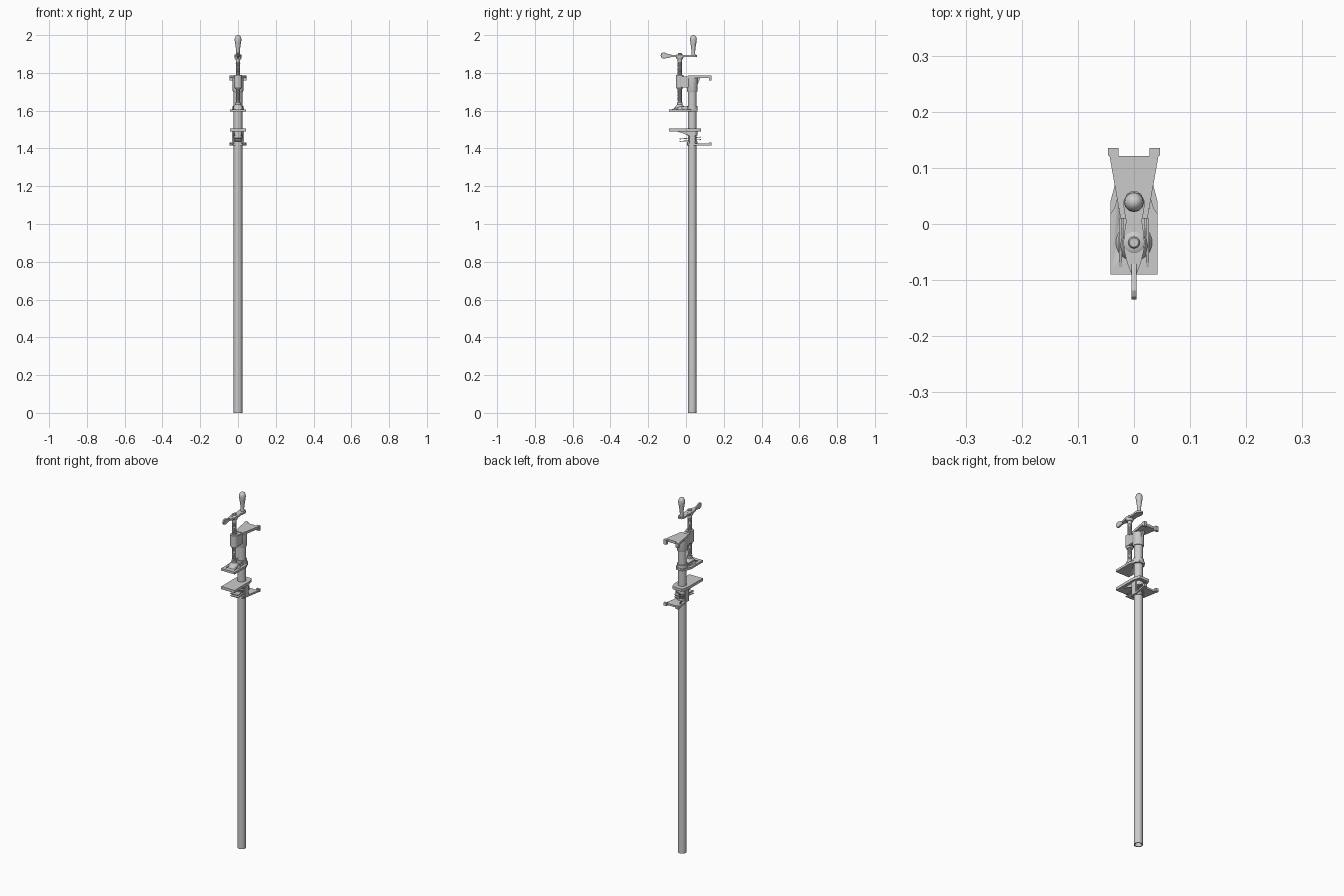
import bpy, bmesh, math
from mathutils import Vector

if "Cube" in bpy.data.objects:
    bpy.data.objects.remove(bpy.data.objects["Cube"])

PY, SY = 0.033, -0.033   # pipe axis and screw axis (y)


def finish(name, bm, smooth=True, bevel=0):
    bmesh.ops.recalc_face_normals(bm, faces=bm.faces)
    me = bpy.data.meshes.new(name)
    bm.to_mesh(me)
    bm.free()
    ob = bpy.data.objects.new(name, me)
    bpy.context.collection.objects.link(ob)
    if bevel:
        m = ob.modifiers.new("edge", 'BEVEL')
        m.width, m.segments = bevel, 2
    if smooth:
        bpy.context.view_layer.objects.active = ob
        ob.select_set(True)
        bpy.ops.object.shade_smooth_by_angle(angle=math.radians(35))
        ob.select_set(False)
    return ob


def lathe(name, prof, y, n=24, closed=False):
    """Spin (radius, z) points round a vertical axis; open profiles get caps."""
    bm = bmesh.new()
    rings = [[bm.verts.new((r * math.cos(2 * math.pi * i / n),
                            y + r * math.sin(2 * math.pi * i / n), z))
              for i in range(n)] for r, z in prof]
    pairs = list(zip(rings, rings[1:])) + ([(rings[-1], rings[0])] if closed else [])
    for a, b in pairs:
        for i in range(n):
            j = (i + 1) % n
            bm.faces.new((a[i], a[j], b[j], b[i]))
    if not closed:
        bm.faces.new(rings[0])
        bm.faces.new(rings[-1])
    return finish(name, bm)


def tube(name, r_in, r_out, z0, z1, y):
    return lathe(name, [(r_in, z0), (r_out, z0), (r_out, z1), (r_in, z1)], y, closed=True)


def prism(name, pts, lo, hi, axis='z', bevel=0.0):
    """Extrude an outline: (x, y) along z, or (y, z) along x."""
    bm = bmesh.new()
    at = (lambda p, t: (p[0], p[1], t)) if axis == 'z' else (lambda p, t: (t, p[0], p[1]))
    f = bm.faces.new([bm.verts.new(at(p, lo)) for p in pts])
    g = bmesh.ops.extrude_face_region(bm, geom=[f])
    d = Vector(at((0, 0), hi - lo))
    bmesh.ops.translate(bm, vec=d, verts=[v for v in g['geom'] if isinstance(v, bmesh.types.BMVert)])
    return finish(name, bm, bevel=bevel)


def sym(half):
    """Mirror a right-hand outline across x = 0."""
    return half + [(-x, y) for x, y in reversed(half)]


def box(name, x0, x1, y0, y1, z0, z1):
    return prism(name, [(x0, y0), (x1, y0), (x1, y1), (x0, y1)], z0, z1)


def pipe_hole(ob):
    m = ob.modifiers.new("pipe_hole", 'BOOLEAN')
    m.object, m.solver = hole, 'EXACT'


# long hollow pipe
tube("pipe", 0.018, 0.0225, 0.0, 1.765, PY)
hole = lathe("hole_cutter", [(0.0226, 1.3), (0.0226, 1.7)], PY)
hole.hide_render = True
hole.hide_viewport = True

# fixed head: socket over the pipe, boss for the screw, webs between them
lathe("head_socket", [(0.026, 1.70), (0.028, 1.705), (0.028, 1.772), (0.022, 1.78)], PY)
tube("screw_boss", 0.011, 0.021, 1.725, 1.788, SY)
lathe("boss_skirt", [(0.015, 1.715), (0.021, 1.727)], SY)
for z0, z1, nm in ((1.722, 1.738, "lower_web"), (1.766, 1.782, "upper_web")):
    box("head_" + nm, -0.016, 0.016, SY + 0.012, PY - 0.01, z0, z1)
for s in (-1, 1):
    box("head_side_rib", s * 0.017 - 0.003, s * 0.017 + 0.003, SY, PY, 1.725, 1.78)

# forked feet on head and tail
foot = sym([(0.024, 0.01), (0.031, 0.05), (0.046, 0.135), (0.028, 0.135), (0.028, 0.121)])
prism("head_foot", foot, 1.772, 1.786)
foot_tail = prism("tail_foot", foot, 1.415, 1.425)
pipe_hole(foot_tail)
for s in (-1, 1):
    for z0, z1, nm in ((1.76, 1.786, "head"), (1.415, 1.431, "tail")):
        box(nm + "_foot_toe", s * 0.037 - 0.009, s * 0.037 + 0.009, 0.122, 0.135, z0, z1)
prism("head_gusset", [(0.055, 1.71), (0.06, 1.735), (0.075, 1.773), (0.05, 1.773)], -0.006, 0.006, 'x')

# sliding jaw: plate, pipe collar, screw seat
jaw = prism("sliding_jaw_plate", sym([(0.042, -0.09), (0.042, 0.018), (0.035, 0.028),
                                      (0.03, 0.045), (0.018, 0.062)]), 1.595, 1.607)
pipe_hole(jaw)
tube("sliding_jaw_collar", 0.0226, 0.028, 1.595, 1.625, PY)
lathe("screw_seat", [(0.033, 1.606), (0.028, 1.615), (0.015, 1.632), (0.015, 1.642), (0.011, 1.645)], SY)
for s in (-1, 1):
    prism("jaw_rib", [(-0.08, 1.606), (0.01, 1.606), (0.01, 1.622), (-0.03, 1.622)],
          s * 0.024 - 0.003, s * 0.024 + 0.003, 'x')

# tail jaw: plate, sleeve, underside ribs
tail = prism("tail_jaw_plate", sym([(0.042, -0.09), (0.042, 0.04), (0.034, 0.07), (0.028, 0.08)]), 1.49, 1.505)
pipe_hole(tail)
tube("tail_upper_sleeve", 0.0226, 0.029, 1.468, 1.492, PY)
tube("tail_lower_sleeve", 0.0226, 0.027, 1.415, 1.436, PY)
for s in (-1, 1):
    box("tail_side_strap", s * 0.028 - 0.003, s * 0.028 + 0.003, PY - 0.015, PY + 0.015, 1.417, 1.492)
    prism("tail_rib", [(-0.05, 1.491), (0.02, 1.491), (0.02, 1.465), (0.005, 1.472)],
          s * 0.022 - 0.003, s * 0.022 + 0.003, 'x')

# tilted clutch plates gripping the pipe
for i, z in enumerate((1.443, 1.456)):
    c = prism("clutch_plate_%d" % (i + 1),
              [(-0.024, -0.035), (0.024, -0.035), (0.024, 0.07), (0.012, 0.08), (-0.012, 0.08), (-0.024, 0.07)],
              z - 0.002, z + 0.002)
    for v in c.data.vertices:
        v.co.z += 0.09 * (v.co.y - PY)
    pipe_hole(c)

# screw with shallow threads
prof = [(0.0105, 1.61)]
z = 1.65
while z < 1.86:
    prof += [(0.0105, z), (0.012, z + 0.003)]
    z += 0.006
lathe("screw", prof + [(0.0105, 1.87), (0.0105, 1.903), (0.008, 1.906)], SY, 16)

# crank arm, upright knob and thumb wing
lathe("crank_hub", [(0.015, 1.872), (0.019, 1.88), (0.019, 1.895), (0.014, 1.898)], SY)
prism("crank_arm", sym([(0.005, -0.088), (0.012, -0.07), (0.018, -0.045), (0.018, -0.02), (0.014, 0.005),
                        (0.018, 0.025), (0.019, 0.04), (0.012, 0.054), (0.005, 0.058)]), 1.884, 1.894)
lathe("crank_knob", [(0.011, 1.893), (0.009, 1.905), (0.0105, 1.925), (0.015, 1.955), (0.018, 1.975),
                     (0.0165, 1.987), (0.011, 1.996), (0.004, 2.0)], 0.039, 12)
prism("thumb_wing", [(-0.07, 1.886), (-0.09, 1.881), (-0.115, 1.875), (-0.128, 1.879), (-0.135, 1.891),
                     (-0.13, 1.904), (-0.118, 1.909), (-0.1, 1.902), (-0.07, 1.894)], -0.0045, 0.0045, 'x', 0.0015)
